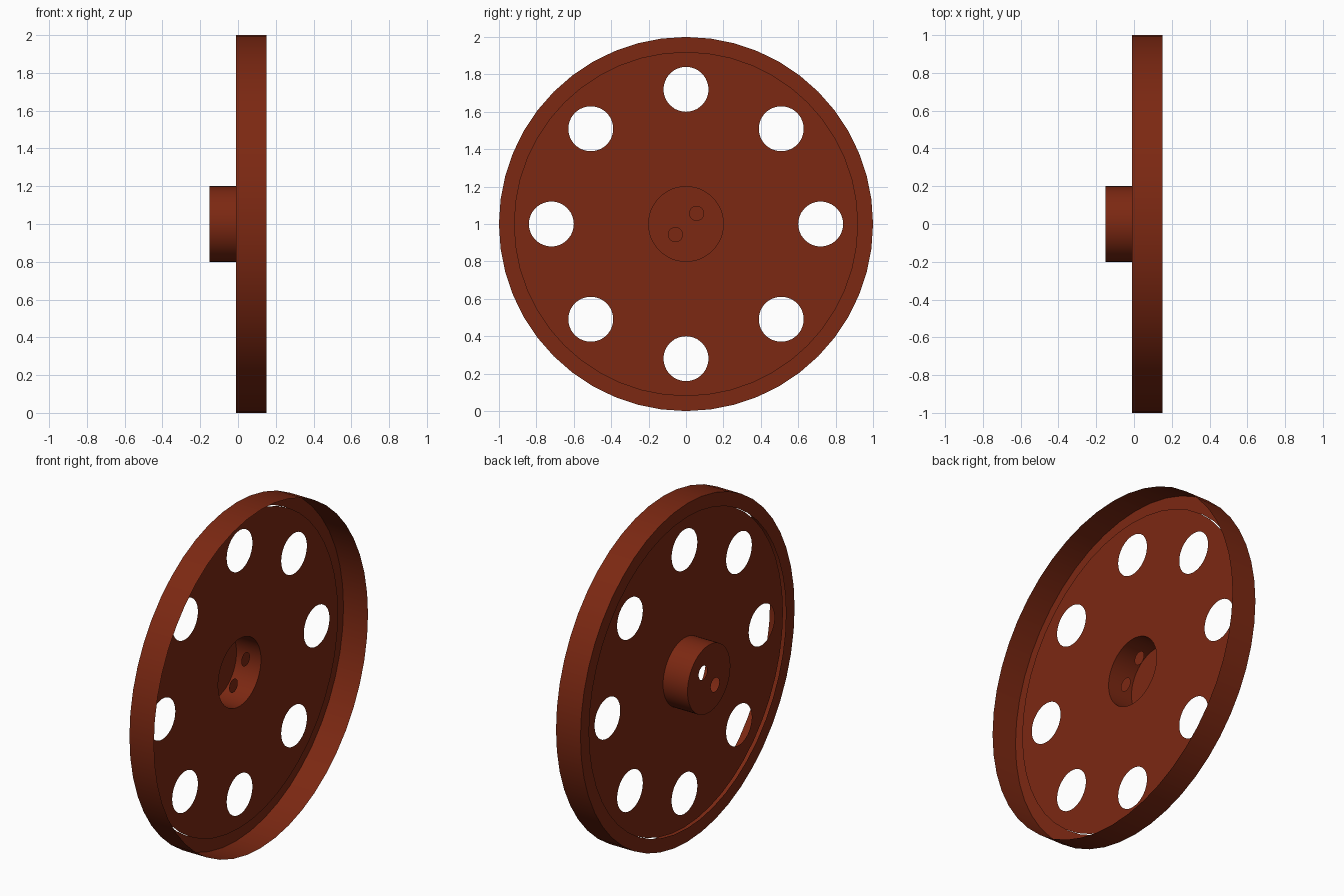
import bpy, bmesh, math

cube = bpy.data.objects.get("Cube")
if cube:
    bpy.data.objects.remove(cube, do_unlink=True)

SEGMENTS = 48
CENTRE_Z = 1.0      # axle height
WEB_X = 0.01        # plane of the perforated web
BACK_X = -0.01      # back lip of the rim
CAP_X = -0.15       # closed end of the hub

brown = bpy.data.materials.new("reddish_brown")
colour = (0.200, 0.0210, 0.0060, 1.0)
brown.diffuse_color = colour
brown.use_nodes = True
shader = next(n for n in brown.node_tree.nodes if n.type == 'BSDF_PRINCIPLED')
shader.inputs["Base Color"].default_value = colour
shader.inputs["Roughness"].default_value = 0.6


def ring(bm, x, radius, y=0.0, z=0.0, segments=SEGMENTS):
    """Closed loop of edges around the x direction."""
    verts = []
    for i in range(segments):
        a = math.tau * i / segments
        verts.append(bm.verts.new((x, y + radius * math.cos(a),
                                   CENTRE_Z + z + radius * math.sin(a))))
    return [bm.edges.new((verts[i], verts[(i + 1) % segments]))
            for i in range(segments)]


def finish(bm, name):
    mesh = bpy.data.meshes.new(name)
    bm.to_mesh(mesh)
    bm.free()
    mesh.materials.append(brown)
    obj = bpy.data.objects.new(name, mesh)
    bpy.context.collection.objects.link(obj)
    bpy.ops.object.select_all(action='DESELECT')
    obj.select_set(True)
    bpy.context.view_layer.objects.active = obj
    bpy.ops.object.shade_smooth_by_angle(angle=math.radians(30))
    return obj


def turned(name, profile):
    """Sheet turned around the axle from (radius, x) points."""
    bm = bmesh.new()
    loops = [ring(bm, x, r) for r, x in profile]
    for a, b in zip(loops, loops[1:]):
        bmesh.ops.bridge_loops(bm, edges=a + b)
    bmesh.ops.recalc_face_normals(bm, faces=bm.faces)
    return finish(bm, name)


def plate(name, x, radius, holes=(), facing=1, y=0.0, z=0.0):
    """Flat round sheet, with optional (y, z, radius) holes."""
    bm = bmesh.new()
    edges = ring(bm, x, radius, y, z)
    for hy, hz, hr in holes:
        edges += ring(bm, x, hr, hy, hz)
    bmesh.ops.triangle_fill(bm, edges=edges, use_beauty=True,
                            normal=(facing, 0, 0))
    bm.normal_update()
    bmesh.ops.reverse_faces(
        bm, faces=[f for f in bm.faces if f.normal.x * facing < 0])
    return finish(bm, name)


# Rim: outer wall with a narrow lip at the back
turned("rim", [(0.92, BACK_X), (1.0, BACK_X), (1.0, 0.15)])

# Web: eight round openings and a central opening for the hub
openings = [(0.72 * math.cos(i * math.tau / 8),
             0.72 * math.sin(i * math.tau / 8), 0.12) for i in range(8)]
plate("web", WEB_X, 0.92, openings + [(0, 0, 0.2)])

# Hub: cup open towards the web, with two pin holes in its end
pin = 0.08 * math.sqrt(0.5)
pins = [(pin, pin, 0.04), (-pin, -pin, 0.04)]
turned("hub_wall", [(0.2, CAP_X), (0.2, WEB_X)])
plate("hub_cap", CAP_X, 0.2, pins, facing=-1)

# Small discs in the mouth of the hub, in line with the pin holes
for i, (y, z, r) in enumerate(pins, 1):
    plate(f"pin_disc_{i}", WEB_X, r, y=y, z=z)
